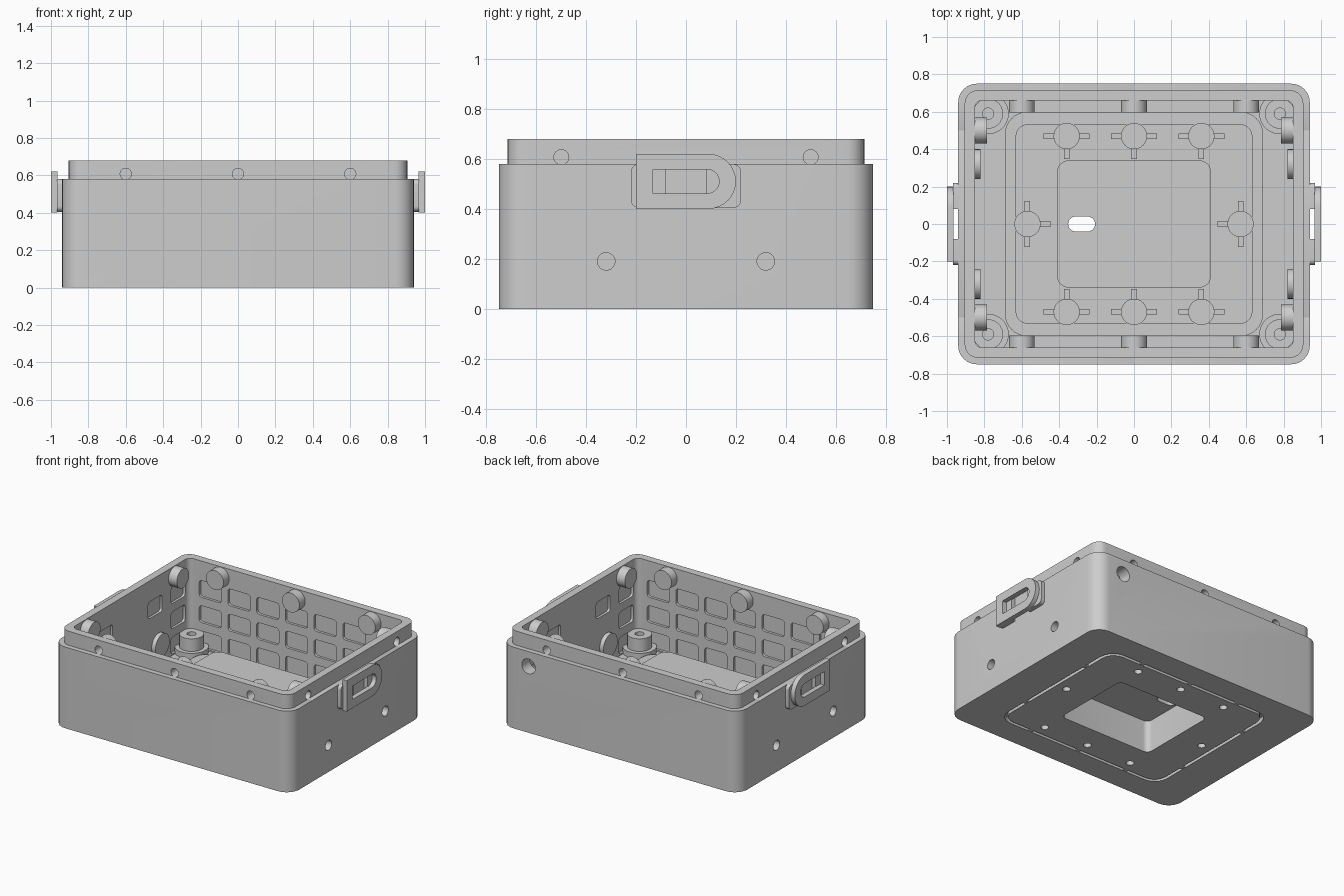
import bpy, bmesh, math

old = bpy.data.objects.get("Cube")
if old:
    bpy.data.objects.remove(old)

GREY = bpy.data.materials.new("light_grey")
GREY.use_nodes = True
GREY.diffuse_color = (0.61, 0.61, 0.61, 1)
GREY.node_tree.nodes["Principled BSDF"].inputs["Base Color"].default_value = (0.61, 0.61, 0.61, 1)


def outline(hu, hv, r, r_far, n):
    """Rounded rectangle; r rounds the -u end and r_far the +u end."""
    pts = []
    for i, (su, sv) in enumerate([(1, 1), (-1, 1), (-1, -1), (1, -1)]):
        c = r_far if su > 0 else r
        for k in range(n + 1):
            a = math.pi / 2 * (i + k / n)
            pts.append((su * (hu - c) + c * math.cos(a), sv * (hv - c) + c * math.sin(a)))
    return pts


def loft(bm, rings, centre=(0, 0), axis="z", closed=False, n=8):
    """Skin rings of (half width, half height, radius, position[, far radius])."""
    place = {"z": lambda u, v, w: (u, v, w),
             "y": lambda u, v, w: (u, w, v),
             "x": lambda u, v, w: (w, u, v)}[axis]
    loops = []
    for ring in rings:
        hu, hv, r, w = ring[:4]
        far = ring[4] if len(ring) > 4 else r
        loops.append([bm.verts.new(place(centre[0] + u, centre[1] + v, w))
                      for u, v in outline(hu, hv, r, far, n)])
    pairs = list(zip(loops, loops[1:]))
    if closed:
        pairs.append((loops[-1], loops[0]))
    else:
        bm.faces.new(loops[0])
        bm.faces.new(loops[-1])
    for a, b in pairs:
        for i in range(len(a)):
            j = (i + 1) % len(a)
            bm.faces.new((a[i], a[j], b[j], b[i]))


def prism(bm, hu, hv, r, w0, w1, centre=(0, 0), axis="z", n=6):
    loft(bm, [(hu, hv, r, w0), (hu, hv, r, w1)], centre, axis, n=n)


def turned(bm, steps, centre, axis="z"):
    """Round part from (radius, position) steps."""
    loft(bm, [(r, r, r, w) for r, w in steps], centre, axis)


def disc(bm, r, w0, w1, centre, axis="z"):
    turned(bm, [(r, w0), (r, w1)], centre, axis)


def cup(bm, r, hole, front, back, floor, side, centre, axis):
    """Boss with a blind screw hole that opens towards the outside."""
    steps = [(r, front), (r, back), (hole, back), (hole, floor)]
    turned(bm, [(q, side * w) for q, w in steps], centre, axis)


def finish(bm, name):
    bmesh.ops.remove_doubles(bm, verts=bm.verts, dist=1e-5)
    bmesh.ops.recalc_face_normals(bm, faces=bm.faces)
    mesh = bpy.data.meshes.new(name)
    bm.to_mesh(mesh)
    bm.free()
    mesh.materials.append(GREY)
    ob = bpy.data.objects.new(name, mesh)
    bpy.context.scene.collection.objects.link(ob)
    return ob


def activate(ob):
    bpy.ops.object.select_all(action="DESELECT")
    ob.select_set(True)
    bpy.context.view_layer.objects.active = ob


def smooth(ob):
    activate(ob)
    bpy.ops.object.shade_smooth_by_angle(angle=math.radians(35))


SIDES = (-1, 1)
LIP_X = (-0.6, 0, 0.6)
LIP_Y = (-0.5, 0.5)
PAD_Y = (-0.32, 0.32)
LIP_Z, PAD_Z = 0.608, 0.19
STUDS = [(x, s * 0.47, 0, -s) for x in (-0.36, 0, 0.36) for s in SIDES]
STUDS += [(s * 0.57, 0, -s, 0) for s in SIDES]

# Housing: one skin from the underside recess, round the walls, to the raised floor
bm = bmesh.new()
loft(bm, [
    (0.366, 0.296, 0.04, 0.23), (0.366, 0.296, 0.04, 0),
    (0.65, 0.55, 0.09, 0), (0.65, 0.55, 0.09, 0.035),
    (0.672, 0.572, 0.11, 0.035), (0.672, 0.572, 0.11, 0),
    (0.94, 0.75, 0.1, 0), (0.94, 0.75, 0.1, 0.58),
    (0.905, 0.715, 0.07, 0.58), (0.905, 0.715, 0.07, 0.68),
    (0.851, 0.66, 0.04, 0.68), (0.851, 0.66, 0.04, 0.05),
    (0.69, 0.6, 0.12, 0.05), (0.69, 0.6, 0.12, 0.075),
    (0.63, 0.53, 0.06, 0.075), (0.63, 0.53, 0.06, 0.05),
    (0.41, 0.34, 0.06, 0.05), (0.41, 0.34, 0.06, 0.255)])
housing = finish(bm, "housing")

# Cutter: screw holes, cable slot and shallow wall pockets
bm = bmesh.new()
for s in SIDES:
    for x in LIP_X:
        disc(bm, 0.03, s * 0.64, s * 0.76, (x, LIP_Z), "y")
    for y in LIP_Y:
        disc(bm, 0.03, s * 0.83, s * 0.95, (y, LIP_Z), "x")
    for y in PAD_Y:
        disc(bm, 0.035, s * 0.83, s * 0.98, (y, PAD_Z), "x")
    for z in (0.12, 0.3, 0.48):
        for k in range(-3, 4):
            if not (s > 0 and k == 3 and z > 0.4):
                prism(bm, 0.088, 0.06, 0.02, s * 0.64, s * 0.678, (k * 0.227, z), "y", 3)
        for t in SIDES:
            prism(bm, 0.08, 0.06, 0.02, s * 0.83, s * 0.869, (t * 0.54, z), "x", 3)
    for t in SIDES:
        prism(bm, 0.08, 0.06, 0.02, s * 0.83, s * 0.869, (t * 0.28, 0.47), "x", 3)
for x, y, _, _ in STUDS:
    disc(bm, 0.026, -0.05, 0.042, (x, y))
disc(bm, 0.053, 0.6, 0.8, (0.72, 0.474), "y")
prism(bm, 0.072, 0.04, 0.04, 0.15, 0.3, (-0.28, 0))
cutter = finish(bm, "hole_cutter")
cutter.hide_render = True
mod = housing.modifiers.new("holes", "BOOLEAN")
mod.operation = "DIFFERENCE"
mod.solver = "EXACT"
mod.object = cutter
activate(housing)
bpy.ops.object.modifier_apply(modifier=mod.name)
bpy.data.objects.remove(cutter)
smooth(housing)

# Round bosses behind the lip and the side screw holes
bm = bmesh.new()
for s in SIDES:
    for x in LIP_X:
        cup(bm, 0.069, 0.03, 0.595, 0.668, 0.63, s, (x, LIP_Z), "y")
    for y in LIP_Y:
        cup(bm, 0.069, 0.03, 0.785, 0.858, 0.82, s, (y, LIP_Z), "x")
    for y in PAD_Y:
        cup(bm, 0.08, 0.035, 0.82, 0.865, 0.84, s, (y, PAD_Z), "x")
smooth(finish(bm, "wall_bosses"))

# Floor studs, each with three stiffening ribs
bm = bmesh.new()
for x, y, ix, iy in STUDS:
    disc(bm, 0.07, 0.045, 0.12, (x, y))
    for dx, dy in ((ix, iy), (iy, ix), (-iy, -ix)):
        prism(bm, 0.03 * abs(dx) + 0.015, 0.03 * abs(dy) + 0.015, 0, 0.045, 0.1,
              (x + dx * 0.078, y + dy * 0.078), n=1)
smooth(finish(bm, "floor_studs"))

# Stepped hollow posts in the corners
bm = bmesh.new()
for x in (-0.78, 0.78):
    for y in (-0.59, 0.59):
        turned(bm, [(0.11, 0.04), (0.11, 0.09), (0.08, 0.09), (0.08, 0.18),
                    (0.03, 0.18), (0.03, 0.06)], (x, y))
smooth(finish(bm, "corner_posts"))

# Bridges that interrupt the seal groove underneath
bm = bmesh.new()
for s in SIDES:
    for t in (-0.4, 0, 0.4):
        prism(bm, 0.015, 0.015, 0, 0.001, 0.04, (t, s * 0.561), n=1)
    for t in (-0.3, 0.3):
        prism(bm, 0.015, 0.015, 0, 0.001, 0.04, (s * 0.661, t), n=1)
finish(bm, "groove_bridges")

# Side strap loops: slotted plate held off the wall by two spacers
for s, side in ((1, "left"), (-1, "right")):
    bm = bmesh.new()
    outer, slot = (0.2, 0.11, 0), (0.133, 0.048, 0)
    loft(bm, [(*outer, s * 0.965, 0.11), (*outer, s, 0.11),
              (*slot, s, 0.048), (*slot, s * 0.965, 0.048)], (0, 0.511), "x", closed=True)
    smooth(finish(bm, side + "_loop_plate"))
    bm = bmesh.new()
    for t in SIDES:
        r = (0.03, 0) if t < 0 else (0, 0.03)
        loft(bm, [(0.07, 0.0875, r[0], s * w, r[1]) for w in (0.93, 0.968)],
             (t * 0.15, 0.4925), "x")
    smooth(finish(bm, side + "_loop_spacers"))
